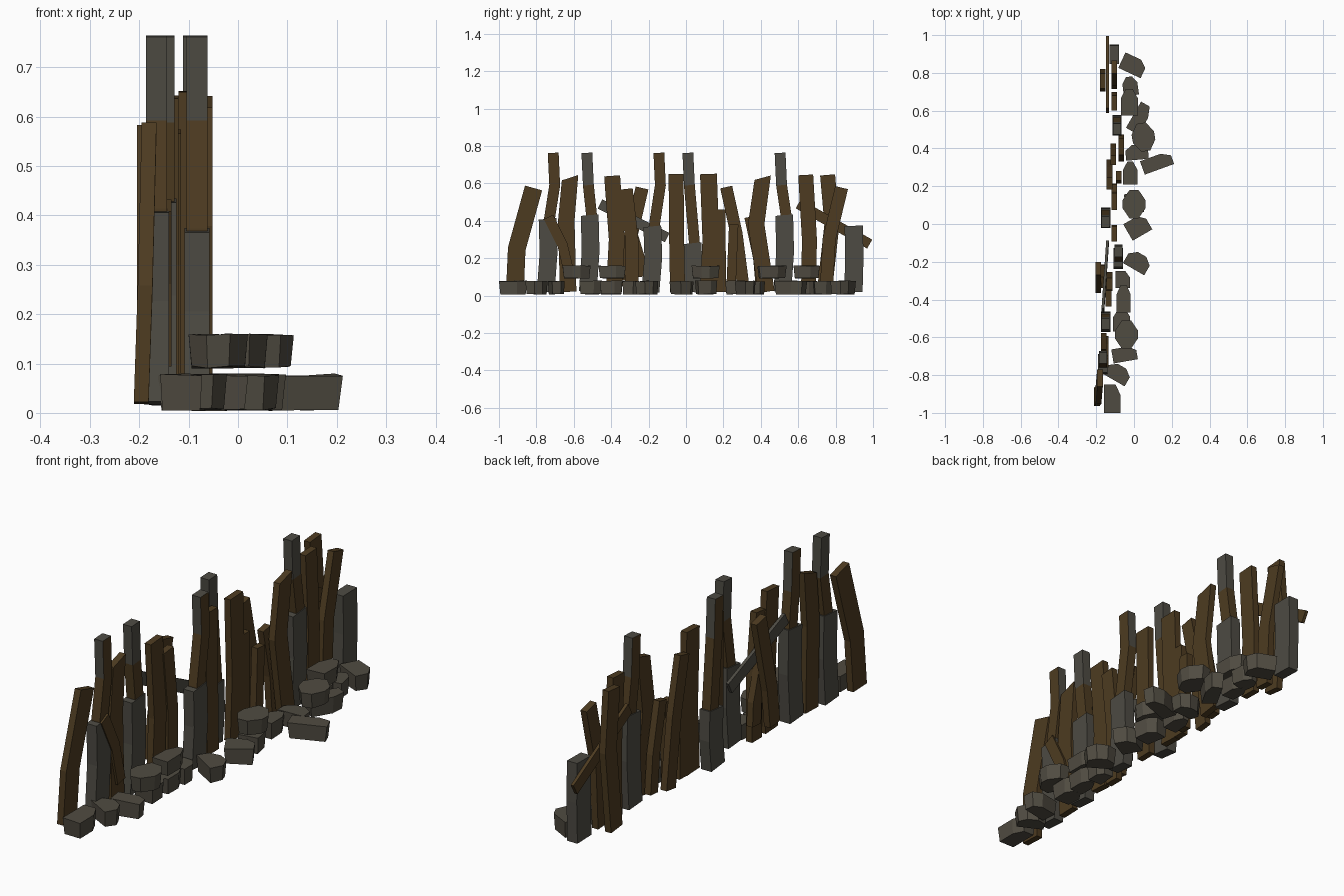
import bpy, bmesh, math, random
from mathutils import Vector

random.seed(4)
cube = bpy.data.objects.get("Cube")
if cube:
    bpy.data.objects.remove(cube, do_unlink=True)


def make_material(name, rgb):
    mat = bpy.data.materials.new(name)
    mat.use_nodes = True
    mat.diffuse_color = (*rgb, 1)
    mat.node_tree.nodes["Principled BSDF"].inputs["Base Color"].default_value = (*rgb, 1)
    return mat


brown_wood = make_material("brown wood", (.075, .044, .015))
grey_wood = make_material("weathered grey wood", (.075, .07, .056))
stone_grey = make_material("warm grey stone", (.08, .071, .053))


def finish(bm, name, *materials):
    bmesh.ops.recalc_face_normals(bm, faces=bm.faces)
    mesh = bpy.data.meshes.new(name)
    bm.to_mesh(mesh)
    bm.free()
    for mat in materials:
        mesh.materials.append(mat)
    obj = bpy.data.objects.new(name, mesh)
    bpy.context.collection.objects.link(obj)
    return obj


def board(name, x, width, path, thick=.03, slant=0, lean=0, materials=(brown_wood,)):
    """Sweep a rectangular section along a bent path in the y-z plane."""
    bm = bmesh.new()
    points = [Vector((0, y, z)) for y, z in path]
    rings = []
    for i, point in enumerate(points):
        before, after = points[max(i - 1, 0)], points[min(i + 1, len(points) - 1)]
        along = (after - before).normalized()
        across = Vector((0, along.z, -along.y)) * width / 2
        depth = Vector((thick / 2, 0, 0))
        centre = point + Vector((x + lean * i, 0, 0))
        ring = [centre - across - depth, centre + across - depth,
                centre + across + depth, centre - across + depth]
        if point is points[-1]:
            # Ragged sloping end cut
            for k, corner in enumerate(ring):
                corner.z += slant if k in (1, 2) else -slant
        rings.append([bm.verts.new(corner) for corner in ring])
    bm.faces.new(rings[0])
    bm.faces.new(rings[-1])
    for low, high in zip(rings, rings[1:]):
        for k in range(4):
            j = (k + 1) % 4
            bm.faces.new((low[k], low[j], high[j], high[k]))
    return finish(bm, name, *materials)


def tall_post(name, x, y_base, block_top, y_top, brown_side):
    """Thick grey footing with a slim shaft that is weathered near its tip."""
    board(name + "_footing", x, .095,
          [(y_base - .01, .02), (y_base + .005, block_top * .55), (y_base, block_top)],
          thick=.05, slant=.003, materials=(grey_wood,))
    shaft = board(name + "_shaft", x, .058,
                  [(y_base + .01, block_top - .05), (y_base + .01, block_top),
                   (y_top + .008, .59), (y_top, .763)],
                  thick=.042, materials=(brown_wood, grey_wood))
    for face in shaft.data.polygons:
        outer = face.normal.x * brown_side > .7
        face.material_index = int(face.center.z > .6 and not outer)


def stone(name, x, y, length, depth, turn, low, high, clipped=1):
    """Chipped block: a box outline with some corners cut, tapered upward."""
    outline = []
    for i, (sx, sy) in enumerate(((1, 1), (-1, 1), (-1, -1), (1, -1))):
        px, py = sx * length / 2, sy * depth / 2
        if i < clipped:
            ends = [(px, py * .3), (px * .4, py)]
            outline += ends if i % 2 == 0 else ends[::-1]
        else:
            outline.append((px, py))
    c, s = math.cos(math.radians(turn)), math.sin(math.radians(turn))
    bm = bmesh.new()
    rings = []
    for z, grow in ((low, .9), (high, 1)):
        ring = []
        for px, py in outline:
            px, py = px * grow, py * grow
            ring.append(bm.verts.new((x + px * c - py * s, y + px * s + py * c,
                                      z + random.uniform(-.003, .003))))
        rings.append(ring)
        bm.faces.new(ring)
    count = len(outline)
    for k in range(count):
        j = (k + 1) % count
        bm.faces.new((rings[0][k], rings[0][j], rings[1][j], rings[1][k]))
    finish(bm, name, stone_grey)


# Tall posts
tall_post("first_post", -.165, -.74, .41, -.71, 1)
tall_post("second_post", -.15, -.515, .43, -.53, -1)
tall_post("third_post", -.083, -.18, .37, -.145, 1)
tall_post("fourth_post", -.15, .035, .28, .01, -1)
tall_post("fifth_post", -.09, .525, .43, .503, -1)
board("end_stump", -.105, .098, [(.895, .02), (.9, .2), (.897, .373)],
      thick=.05, materials=(grey_wood,))

# Bent brown planks
board("outer_plank", -.196, .095, [(-.915, .02), (-.905, .25), (-.815, .575)], lean=.008)
board("ragged_plank", -.16, .088, [(-.63, .02), (-.64, .4), (-.62, .63)], slant=.018)
board("straight_plank", -.135, .085, [(-.385, .02), (-.37, .3), (-.395, .64)])
board("short_plank", -.13, .07, [(-.29, .01), (-.29, .3), (-.32, .57)])
board("leaning_plank", -.19, .07, [(-.33, .08), (-.31, .25), (-.235, .575)])
board("crooked_plank", -.16, .06, [(-.245, .1), (-.25, .2), (-.31, .4)])
board("middle_plank", -.105, .08, [(-.045, .02), (-.05, .3), (-.053, .65)])
board("wide_plank", -.105, .09, [(.12, .02), (.133, .3), (.12, .65)])
board("narrow_plank", -.105, .05, [(.19, .02), (.185, .46)])
board("tilted_plank", -.13, .065, [(.31, .02), (.27, .33), (.215, .58)])
board("low_plank", -.08, .05, [(.24, .02), (.255, .38)])
board("slanted_plank", -.067, .088, [(.43, .02), (.375, .38), (.41, .63)], slant=.018)
board("thin_plank", -.11, .052, [(.40, .03), (.385, .2), (.338, .42)])
board("rear_plank", -.105, .08, [(.655, .02), (.66, .3), (.64, .645)])
board("kinked_plank", -.165, .08, [(.74, .02), (.78, .38), (.757, .645)])
board("end_plank", -.105, .07, [(.75, .02), (.765, .3), (.832, .577)])

# Loose braces
board("front_brace", -.15, .055, [(-.62, .1), (-.66, .27), (-.735, .42)])
board("middle_brace", -.165, .055, [(-.46, .49), (-.1, .31)],
      thick=.014, lean=.025, materials=(grey_wood,))
board("end_brace", -.14, .055, [(.6, .49), (.982, .275)], thick=.014)

# Ground stones: x, y, length, depth, turn
ground_stones = [
    (-.115, -.925, .085, .15, 0), (-.085, -.79, .13, .085, -30),
    (-.05, -.69, .13, .075, 10), (-.065, -.51, .09, .12, 0),
    (-.06, -.295, .075, .09, 0), (.02, -.2, .13, .09, -30),
    (.02, -.015, .12, .1, 30), (-.02, .27, .075, .12, 0),
    (.122, .325, .165, .075, 20), (.015, .38, .12, .08, 5),
    (.03, .56, .075, .16, -30), (-.02, .73, .08, .1, 8),
    (-.005, .84, .13, .09, -25), (-.055, -.4, .07, .12, 0),
    (0, .11, .09, .11, 10), (-.035, .64, .07, .12, 0),
]
for i, spec in enumerate(ground_stones):
    stone(f"ground_stone_{i}", *spec, .007, .077, clipped=1 + i % 2)

# Stones resting on top
upper_stones = [
    (-.04, -.585, .12, .15, 0), (-.055, -.395, .075, .145, 0),
    (0, .105, .12, .15, 0), (.05, .46, .12, .15, 10), (-.025, .645, .09, .14, 0),
]
for i, spec in enumerate(upper_stones):
    stone(f"upper_stone_{i}", *spec, .093, .158, clipped=4 - 2 * (i in (1, 4)))
